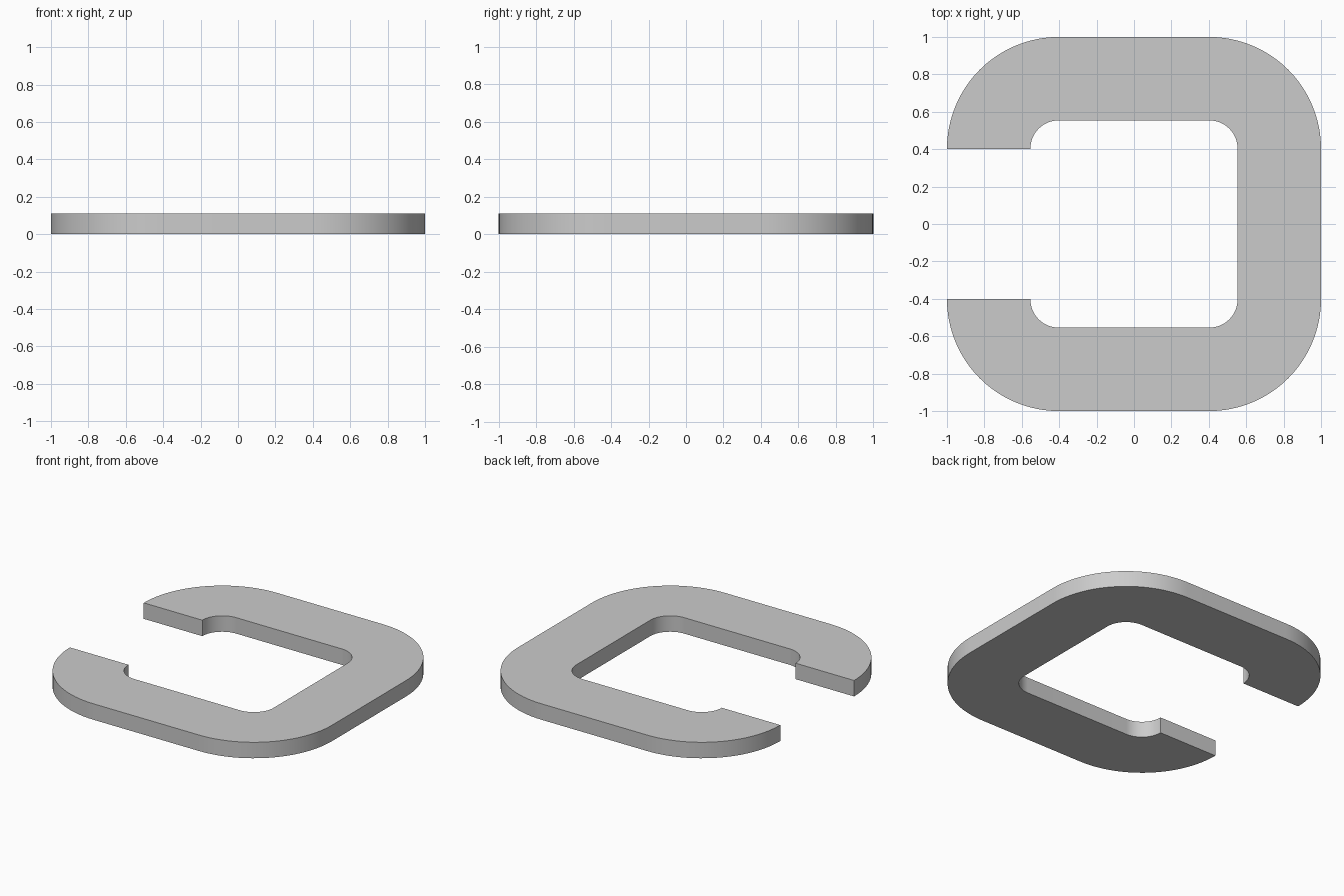
import bpy, bmesh
from math import sin, cos, radians

if "Cube" in bpy.data.objects:
    bpy.data.objects.remove(bpy.data.objects["Cube"])

C = 0.402        # corner centre offset
R_OUT = 0.598    # outer corner radius
R_IN = 0.152     # inner corner radius
HEIGHT = 0.11
STEPS = 24       # segments per corner


def path(radius):
    """C-shaped path around four concentric corners, open on the left."""
    pts = []
    corners = [(-C, -C, 180), (C, -C, 270), (C, C, 0), (-C, C, 90)]
    for cx, cy, start in corners:
        for i in range(STEPS + 1):
            a = radians(start + 90 * i / STEPS)
            pts.append((cx + radius * cos(a), cy + radius * sin(a), 0))
    return pts


# Flat band between outer and inner paths, extruded upward
bm = bmesh.new()
outer = [bm.verts.new(p) for p in path(R_OUT)]
inner = [bm.verts.new(p) for p in path(R_IN)]
for i in range(len(outer) - 1):
    bm.faces.new((outer[i], outer[i + 1], inner[i + 1], inner[i]))
ext = bmesh.ops.extrude_face_region(bm, geom=bm.faces[:], use_keep_orig=True)
top = [g for g in ext["geom"] if isinstance(g, bmesh.types.BMVert)]
bmesh.ops.translate(bm, verts=top, vec=(0, 0, HEIGHT))
bmesh.ops.recalc_face_normals(bm, faces=bm.faces[:])

mesh = bpy.data.meshes.new("open_ring")
bm.to_mesh(mesh)
bm.free()
ring = bpy.data.objects.new("open_ring", mesh)
bpy.context.collection.objects.link(ring)

# Smooth corners, sharp rims
bpy.context.view_layer.objects.active = ring
ring.select_set(True)
bpy.ops.object.shade_smooth_by_angle(angle=radians(30))
